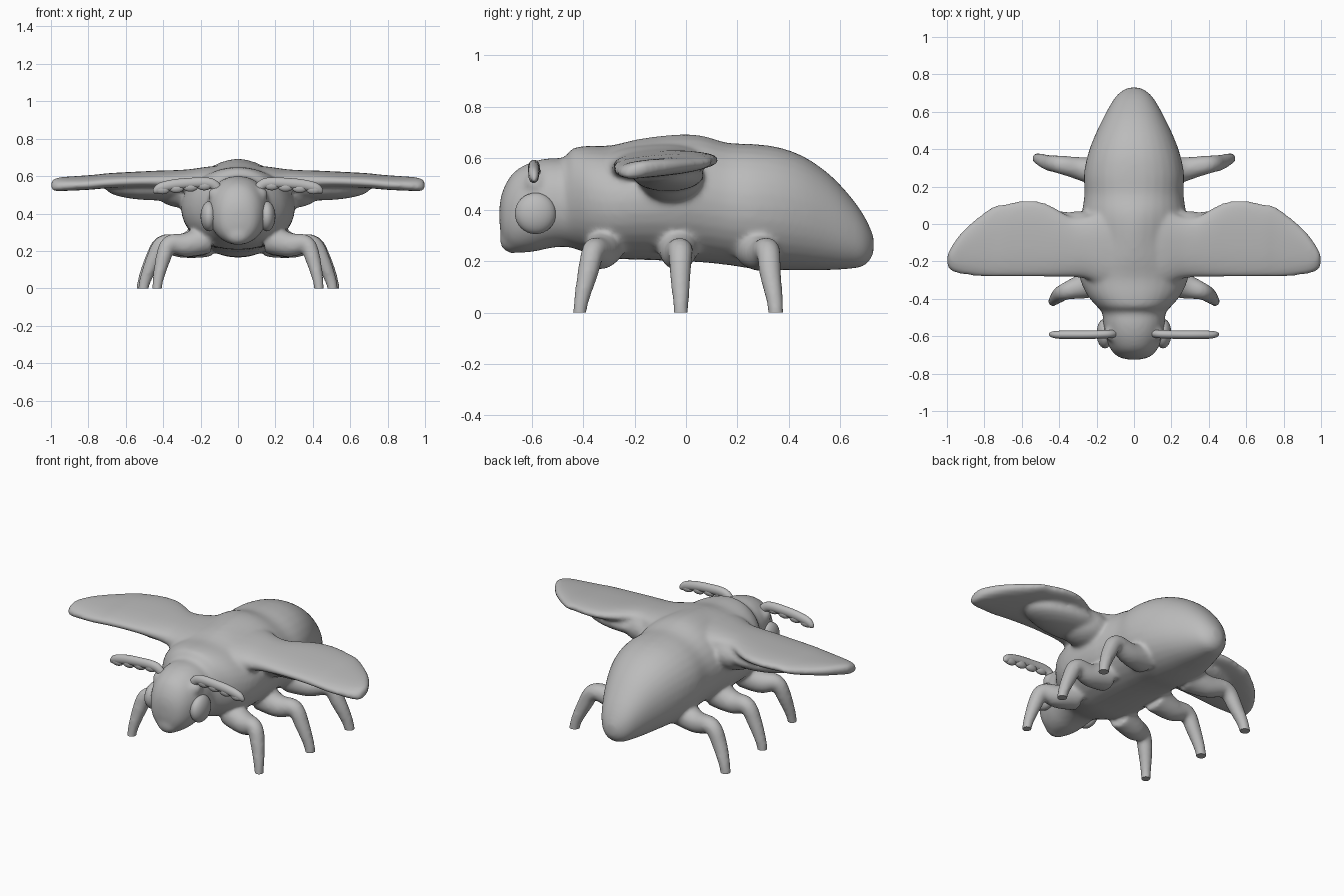
import bpy, bmesh, math
from mathutils import Vector

cube = bpy.data.objects.get("Cube")
if cube:
    bpy.data.objects.remove(cube)

grey = bpy.data.materials.new("soft grey")
grey.use_nodes = True
grey.diffuse_color = (0.5, 0.5, 0.5, 1)
grey.node_tree.nodes["Principled BSDF"].inputs["Base Color"].default_value = (0.5, 0.5, 0.5, 1)


def oval(center, across, up, power=2.0, top_power=None, sides=32):
    """Ring of points around center; a power above 2 is boxier, below 2 is more peaked."""
    ring = []
    for i in range(sides):
        a = 2 * math.pi * i / sides
        c, s = math.cos(a), math.sin(a)
        p = top_power if top_power and s > 0 else power
        ring.append(Vector(center)
                    + Vector(across) * math.copysign(abs(c) ** (2 / p), c)
                    + Vector(up) * math.copysign(abs(s) ** (2 / p), s))
    return ring


def loft(bm, rings):
    """Closed skin through a row of rings."""
    part = bmesh.new()
    rows = [[part.verts.new(p) for p in ring] for ring in rings]
    for a, b in zip(rows, rows[1:]):
        for i in range(len(a)):
            j = (i + 1) % len(a)
            part.faces.new((a[i], a[j], b[j], b[i]))
    part.faces.new(rows[0])
    part.faces.new(rows[-1])
    bmesh.ops.recalc_face_normals(part, faces=part.faces)
    mesh = bpy.data.meshes.new("part")
    part.to_mesh(mesh)
    part.free()
    bm.from_mesh(mesh)
    bpy.data.meshes.remove(mesh)


def smooth_path(points, steps=5):
    """Catmull-Rom interpolation of tuples of any length."""
    p = [Vector(q) for q in [points[0]] + points + [points[-1]]]
    out = []
    for a, b, c, d in zip(p, p[1:], p[2:], p[3:]):
        for k in range(steps):
            t = k / steps
            out.append(0.5 * (2 * b + (c - a) * t + (2 * a - 5 * b + 4 * c - d) * t * t
                              + (3 * b - a - 3 * c + d) * t ** 3))
    return out + [p[-1]]


def tube(bm, points, side, depth=1.0):
    """Tapering limb along (x, y, z, radius); depth scales its thickness along y."""
    path = smooth_path(points)
    rings = []
    for i, q in enumerate(path):
        d = (path[min(i + 1, len(path) - 1)] - path[max(i - 1, 0)]).to_3d().normalized()
        u = Vector((0, 1, 0))
        u = (u - d * u.dot(d)).normalized()
        ring = oval(q.to_3d(), u * q.w * depth, d.cross(u) * q.w, sides=16)
        rings.append([Vector((v.x * side, v.y, v.z)) for v in ring])
    loft(bm, rings)


def ball(bm, center, size):
    made = bmesh.ops.create_uvsphere(bm, u_segments=24, v_segments=16, radius=1)["verts"]
    for v in made:
        v.co = Vector(center) + Vector(a * b for a, b in zip(v.co, size))


def make_object(bm, name):
    mesh = bpy.data.meshes.new(name)
    bm.to_mesh(mesh)
    bm.free()
    obj = bpy.data.objects.new(name, mesh)
    bpy.context.collection.objects.link(obj)
    mesh.materials.append(grey)
    for f in mesh.polygons:
        f.use_smooth = True
    return obj


skin = bmesh.new()

# Head, thorax and abdomen: y, half width, bottom, top
torso = [(-.725, .03, .34, .42), (-.71, .085, .27, .48), (-.67, .125, .235, .545),
         (-.60, .155, .235, .585), (-.53, .165, .25, .60), (-.475, .17, .255, .602),
         (-.44, .20, .25, .638), (-.38, .25, .23, .648), (-.29, .29, .21, .65),
         (-.18, .305, .205, .675), (-.04, .30, .20, .692), (.06, .28, .195, .688),
         (.16, .265, .185, .66), (.26, .268, .17, .655), (.36, .25, .165, .642),
         (.46, .215, .165, .605), (.56, .168, .165, .535), (.64, .125, .17, .45),
         (.69, .09, .18, .38), (.72, .05, .21, .32), (.73, .02, .24, .29)]
loft(skin, [oval((0, y, (b + t) / 2), (w, 0, 0), (0, 0, (t - b) / 2), 2.15,
                 2.15 - .5 * math.exp(-((y + .08) / .18) ** 2))
            for y, w, b, t in smooth_path(torso, 3)])
# Muzzle
ball(skin, (0, -.675, .285), (.07, .05, .055))

# Wings: x, front edge, back edge, mid height, half thickness
wing = [(0, -.36, .10, .575, .085), (.15, -.34, .08, .572, .078), (.25, -.295, .045, .572, .064),
        (.33, -.285, .035, .58, .05), (.42, -.285, .085, .583, .044), (.50, -.285, .12, .583, .04),
        (.60, -.285, .125, .58, .038), (.70, -.285, .105, .575, .037), (.75, -.285, .095, .57, .036),
        (.81, -.282, .055, .565, .036), (.90, -.272, -.02, .56, .035), (.95, -.262, -.08, .557, .034),
        (.985, -.245, -.135, .553, .03), (1.0, -.22, -.17, .552, .015)]

# Legs: foot ends go below the ground and are trimmed flat later
front_leg = [(.16, -.31, .26, .075), (.28, -.335, .232, .066), (.365, -.36, .238, .047),
             (.40, -.38, .16, .042), (.43, -.41, .03, .029), (.435, -.415, -.05, .027)]
middle_leg = [(.18, -.03, .26, .085), (.30, -.03, .227, .065), (.40, -.022, .236, .049),
              (.452, -.022, .15, .042), (.50, -.02, .03, .031), (.508, -.02, -.05, .029)]
back_leg = [(.16, .27, .25, .085), (.28, .295, .225, .064), (.40, .318, .238, .049),
            (.458, .328, .15, .043), (.508, .347, .03, .032), (.515, .35, -.05, .03)]

for side in (-1, 1):
    loft(skin, [oval((x * side, (f + b) / 2, z), (0, (b - f) / 2, .012), (0, 0, h), 2.4)
                for x, f, b, z, h in smooth_path(wing, 3)])
    # Swelling under the wing and its thicker root
    ball(skin, (side * .42, -.07, .535), (.29, .14, .065))
    ball(skin, (side * .29, -.06, .53), (.16, .13, .10))
    for leg in (front_leg, middle_leg, back_leg):
        tube(skin, leg, side)
    # Antenna sockets
    ball(skin, (side * .115, -.585, .50), (.045, .045, .045))

rough = make_object(skin, "rough_body")
remesh = rough.modifiers.new("Remesh", "REMESH")
remesh.mode = "VOXEL"
remesh.voxel_size = 0.011
smooth = rough.modifiers.new("Smooth", "SMOOTH")
smooth.iterations = 12
smooth.factor = 0.5

# Bake the fused skin and trim the feet flat on the ground
evaluated = rough.evaluated_get(bpy.context.evaluated_depsgraph_get())
bm = bmesh.new()
bm.from_mesh(evaluated.to_mesh())
evaluated.to_mesh_clear()
bpy.data.objects.remove(rough)
cut = bmesh.ops.bisect_plane(bm, geom=bm.verts[:] + bm.edges[:] + bm.faces[:],
                             plane_co=(0, 0, 0), plane_no=(0, 0, -1), clear_outer=True)
rim = [e for e in cut["geom_cut"] if isinstance(e, bmesh.types.BMEdge)]
bmesh.ops.holes_fill(bm, edges=rim)
body = make_object(bm, "body_wings_and_legs")
for f in body.data.polygons:
    f.use_smooth = len(f.vertices) < 5

# Eyes and feathery antennae
antenna = [(.09, -.585, .50, .024), (.125, -.588, .55, .027), (.17, -.59, .565, .028),
           (.25, -.592, .563, .028), (.34, -.592, .555, .028), (.41, -.592, .54, .026),
           (.44, -.59, .522, .018), (.452, -.59, .512, .005)]
for side, label in ((1, "left"), (-1, "right")):
    bm = bmesh.new()
    ball(bm, (side * .155, -.585, .385), (.045, .08, .08))
    make_object(bm, label + "_eye")
    bm = bmesh.new()
    tube(bm, antenna, side, depth=.8)
    # Shallow scallops along the lower edge
    for k in range(4):
        ball(bm, (side * (.18 + k * .075), -.592, .551 - k * .007), (.042, .02, .027))
    make_object(bm, label + "_antenna")
